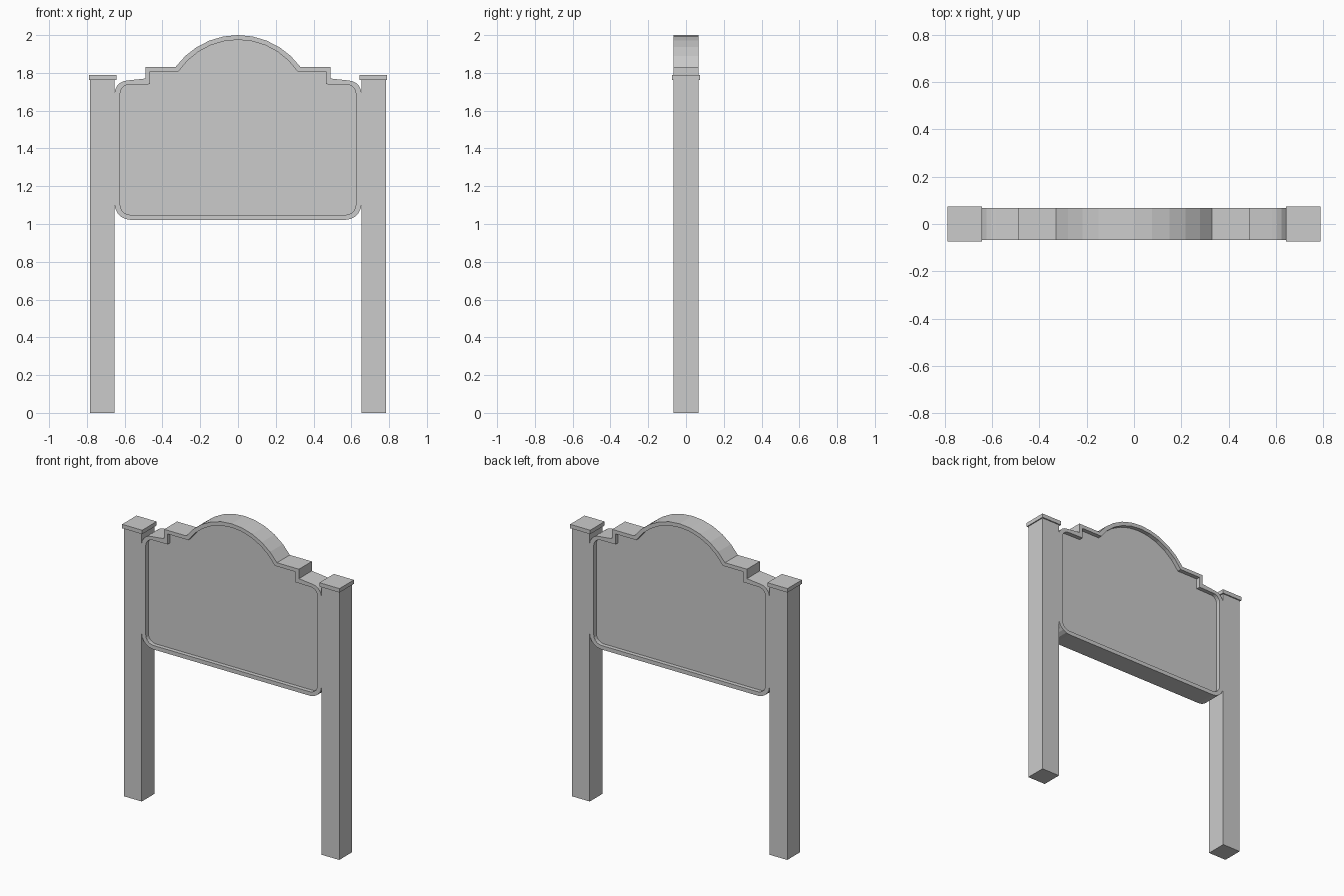
import bpy, bmesh, math

if "Cube" in bpy.data.objects:
    bpy.data.objects.remove(bpy.data.objects["Cube"])

HALF = 0.067      # half depth of posts and frame
RECESS = 0.04     # half depth of the sunken panel


def arc(cx, cz, r, a0, a1, n):
    return [(cx + r * math.cos(math.radians(a0 + (a1 - a0) * i / n)),
             cz + r * math.sin(math.radians(a0 + (a1 - a0) * i / n))) for i in range(n + 1)]


def outline(side, bottom, r, shoulder, corner_z, step_x, step_z, arch_x, top):
    # Right half from the bottom upwards, then mirrored to the left
    h = top - step_z
    rad = (arch_x ** 2 + h ** 2) / (2 * h)
    a = math.degrees(math.asin(arch_x / rad))
    half = arc(side - r, bottom + r, r, -90, 0, 5)
    rc = corner_z - 1.69
    half += arc(side - rc, 1.69, rc, 0, 90, 5)
    half += [(step_x, shoulder), (step_x, step_z)]
    half += arc(0, top - rad, rad, 90 - a, 90, 5)
    return half + [(-x, z) for x, z in reversed(half[:-1])]


outer = outline(0.654, 1.022, 0.085, 1.77, 1.76, 0.49, 1.832, 0.33, 2.0)
inner = outline(0.624, 1.048, 0.055, 1.74, 1.738, 0.465, 1.808, 0.315, 1.975)

# Sign board: raised frame around a sunken panel on both faces
bm = bmesh.new()
loops = [[bm.verts.new((x, y, z)) for x, z in pts] for pts, y in (
    (inner, -RECESS), (inner, -HALF), (outer, -HALF),
    (outer, HALF), (inner, HALF), (inner, RECESS))]
n = len(outer)
for a, b in zip(loops, loops[1:]):
    for i in range(n):
        j = (i + 1) % n
        bm.faces.new((a[i], a[j], b[j], b[i]))
bm.faces.new(loops[0])
bm.faces.new(loops[-1])
bmesh.ops.recalc_face_normals(bm, faces=bm.faces)
mesh = bpy.data.meshes.new("sign_board")
bm.to_mesh(mesh)
bm.free()
bpy.context.collection.objects.link(bpy.data.objects.new("sign_board", mesh))


def box(name, x, width, depth, z0, z1):
    bpy.ops.mesh.primitive_cube_add(size=1, location=(x, 0, (z0 + z1) / 2))
    ob = bpy.context.object
    ob.name = name
    ob.scale = (width, depth, z1 - z0)


# Square posts with flat caps
for label, s in (("left", -1), ("right", 1)):
    box(label + "_post", s * 0.718, 0.13, 2 * HALF, 0, 1.762)
    box(label + "_post_cap", s * 0.717, 0.146, 0.15, 1.762, 1.788)
